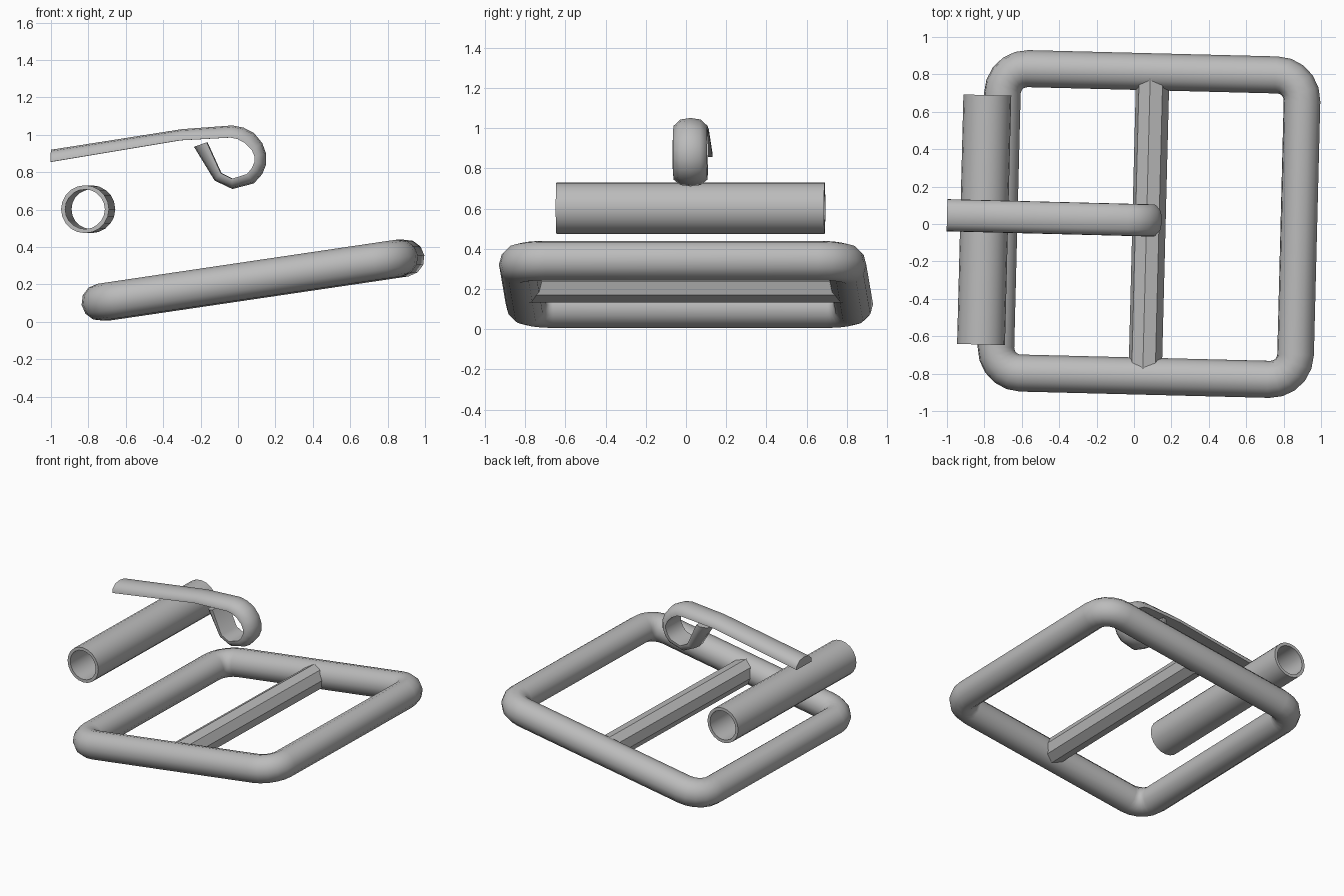
import bpy, bmesh
from math import sin, cos, pi, radians
from mathutils import Matrix, Vector

if "Cube" in bpy.data.objects:
    bpy.data.objects.remove(bpy.data.objects["Cube"], do_unlink=True)

steel = bpy.data.materials.new("grey steel")
steel.use_nodes = True
GREY = (0.5, 0.5, 0.5, 1)
steel.diffuse_color = GREY
steel.node_tree.nodes["Principled BSDF"].inputs["Base Color"].default_value = GREY

YAW = Matrix.Rotation(radians(-1.45), 4, 'Z')
TILT = Matrix.Rotation(radians(-8.4), 4, 'Y')


def loft(name, rings, loop, matrix, sharp=40):
    """Skin a list of equal rings; loop joins last to first, otherwise ends are capped."""
    bm = bmesh.new()
    vs = [[bm.verts.new(p) for p in ring] for ring in rings]
    n, m = len(vs), len(vs[0])
    for i in range(n if loop else n - 1):
        a, b = vs[i], vs[(i + 1) % n]
        for j in range(m):
            k = (j + 1) % m
            bm.faces.new((a[j], a[k], b[k], b[j]))
    if not loop:
        bm.faces.new(vs[0])
        bm.faces.new(vs[-1])
    bmesh.ops.recalc_face_normals(bm, faces=bm.faces)
    bm.transform(matrix)
    mesh = bpy.data.meshes.new(name)
    bm.to_mesh(mesh)
    bm.free()
    mesh.materials.append(steel)
    obj = bpy.data.objects.new(name, mesh)
    bpy.context.collection.objects.link(obj)
    bpy.ops.object.select_all(action='DESELECT')
    obj.select_set(True)
    bpy.context.view_layer.objects.active = obj
    bpy.ops.object.shade_smooth_by_angle(angle=radians(sharp))
    return obj


def circle(r, n, start=0.0):
    return [(r * cos(start + 2 * pi * i / n), r * sin(start + 2 * pi * i / n)) for i in range(n)]


# Buckle frame: round bar swept round a rounded rectangle
HX, HY, CORNER, R = 0.81, 0.814, 0.135, 0.099
frame_at = Matrix.Translation((0.08, 0, 0.223)) @ YAW @ TILT
rings = []
for q, (sx, sy) in enumerate([(1, 1), (-1, 1), (-1, -1), (1, -1)]):
    for s in range(6):
        a = (q + s / 5) * pi / 2
        out = Vector((cos(a), sin(a), 0))
        centre = Vector((sx * (HX - CORNER), sy * (HY - CORNER), 0)) + out * CORNER
        rings.append([centre + out * u + Vector((0, 0, v)) for u, v in circle(R, 12)])
loft("frame", rings, True, frame_at)

# Centre bar: eight-sided, ridge upward, running into the frame
loft("centre_bar", [[(u, y, v) for u, v in circle(0.09, 8)] for y in (-HY, HY)],
     False, frame_at, 20)

# Roller: hollow sleeve
OUTER, INNER, HALF = 0.128, 0.106, 0.667
section = [(INNER, -HALF), (OUTER, -HALF), (OUTER, HALF), (INNER, HALF)]
rings = [[(r * c, y, r * s) for r, y in section] for c, s in circle(1, 20)]
loft("roller", rings, True, Matrix.Translation((-0.801, 0.0225, 0.602)) @ YAW)

# Prong: strip with a domed outer side, curled into a loop (outer x, z, inner x, z)
path = [(-1, .92, -1, .855), (-.3, 1.03, -.31, .97), (-.03, 1.05, -.04, .985),
        (.03, 1.038, 0, .977), (.085, 1.01, .04, .955), (.13, .955, .075, .92),
        (.15, .90, .09, .885), (.15, .84, .09, .855), (.13, .79, .075, .82),
        (.085, .74, .05, .79), (-.03, .71, -.03, .765), (-.125, .755, -.09, .795),
        (-.235, .935, -.165, .96)]
dome = [(-.086, 0), (-.084, .4), (-.05, .88), (0, 1), (.05, .88), (.084, .4), (.086, 0)]
rings = [[(ix + (ox - ix) * d, w, iz + (oz - iz) * d) for w, d in dome]
         for ox, oz, ix, iz in path]
loft("prong", rings, False, Matrix.Translation((0, 0.0215, 0)) @ YAW, 50)
